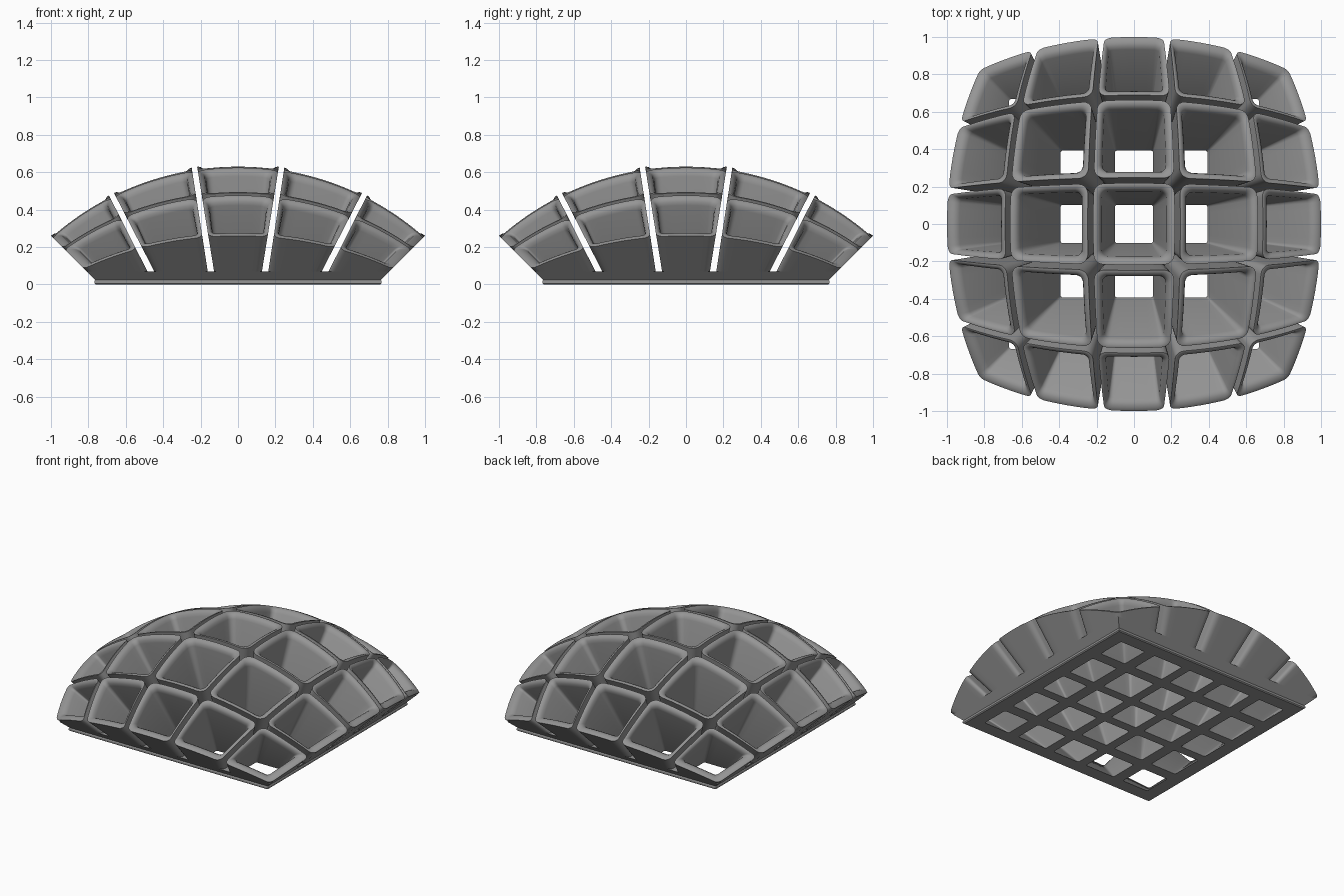
import bpy, bmesh
from math import tan, cos, sin, sqrt, radians, pi
from mathutils import Vector

if "Cube" in bpy.data.objects:
    bpy.data.objects.remove(bpy.data.objects["Cube"])

CENTRE = 0.845      # depth of the dome's centre below the floor
R = 1.49            # dome radius
STEP = 18           # angle between cells
SLOT = 0.07         # height of the slot floors
LOW, HIGH = CENTRE, CENTRE + 0.6

grey = bpy.data.materials.new("grey")
grey.use_nodes = True
colour = (0.3, 0.3, 0.3, 1)
grey.diffuse_color = colour
grey.node_tree.nodes["Principled BSDF"].inputs["Base Color"].default_value = colour


def upper_wall(k, half, gap, edge):
    """Slanted wall line (offset, slope) on the upper side of cell k."""
    if k == 2:
        return (-edge, 1)
    a = radians(STEP * k + half)
    return (-gap / cos(a), tan(a))


def span(k, h, wall):
    """Lower and upper wall position of cell k at height h above the centre."""
    (a, b), (c, d) = upper_wall(-k, *wall), upper_wall(k, *wall)
    return -(a + b * h), c + d * h


def outline(kx, ky, h, r, wall):
    """Rounded rectangle of a cell at one height."""
    x0, x1 = span(kx, h, wall)
    y0, y1 = span(ky, h, wall)
    corners = [(x1 - r, y1 - r), (x0 + r, y1 - r), (x0 + r, y0 + r), (x1 - r, y0 + r)]
    arcs = [[Vector((cx + r * cos(t), cy + r * sin(t)))
             for t in [(q + s / 5) * pi / 2 for s in range(6)]]
            for q, (cx, cy) in enumerate(corners)]
    pts = []
    for q in range(4):
        pts += arcs[q]
        a, b = arcs[q][-1], arcs[(q + 1) % 4][0]
        pts += [a.lerp(b, s / 6) for s in range(1, 6)]
    return pts


def rays(kx, ky, wall, r_low, r_high):
    """Straight wall lines from the floor upwards."""
    return list(zip(outline(kx, ky, LOW, r_low, wall), outline(kx, ky, HIGH, r_high, wall)))


def level(lines, z):
    """Cut the wall lines at a height."""
    return [Vector((*a.lerp(b, z / (HIGH - LOW)), z)) for a, b in lines]


def on_dome(lines, radius):
    """Cut the wall lines with the dome."""
    pts = []
    for a, b in lines:
        p = Vector((*a, LOW))
        d = Vector((*b, HIGH)) - p
        half, c = p.dot(d), p.dot(p) - radius ** 2
        q = p + d * ((-half + sqrt(half * half - d.dot(d) * c)) / d.dot(d))
        pts.append(q - Vector((0, 0, CENTRE)))
    return pts


def blend(one, two, f):
    return [(a.lerp(c, f), b.lerp(d, f)) for (a, b), (c, d) in zip(one, two)]


TILE = (9.2, 0, 0.105)
OUTER = (9.2, 0.02, 0.105)
HOLE = (6.9, 0, 0.177)
# Rim cross-section: blend towards the hole, drop below the dome
RIM = [(0, 0), (0.15, 0), (0.4, 0.003), (0.65, 0.01), (0.85, 0.02), (1, 0.04)]


def add_cell(bm, kx, ky):
    tile = rays(kx, ky, TILE, 0, 0)
    outer = rays(kx, ky, OUTER, 0.03, 0.055)
    hole = rays(kx, ky, HOLE, 0.012, 0.04)
    rings = [level(tile, SLOT), level(outer, SLOT)]
    rings += [on_dome(blend(outer, hole, f), R - drop) for f, drop in RIM]
    rings += [level(hole, 0), level(tile, 0)]
    loops = [[bm.verts.new(p) for p in ring] for ring in rings]
    n = len(loops[0])
    for a, b in zip(loops, loops[1:]):
        for i in range(n):
            j = (i + 1) % n
            bm.faces.new((a[i], a[j], b[j], b[i]))
    # Close the slab side along the outer border only
    a, b = loops[-1], loops[0]
    for i in range(n):
        j = (i + 1) % n
        mid = (a[i].co + a[j].co) / 2
        if max(abs(mid.x), abs(mid.y)) > 0.7399:
            bm.faces.new((a[i], a[j], b[j], b[i]))


def finish(name, bm):
    bmesh.ops.remove_doubles(bm, verts=bm.verts, dist=0.0002)
    bmesh.ops.recalc_face_normals(bm, faces=bm.faces)
    mesh = bpy.data.meshes.new(name)
    bm.to_mesh(mesh)
    bm.free()
    mesh.materials.append(grey)
    ob = bpy.data.objects.new(name, mesh)
    bpy.context.collection.objects.link(ob)
    bpy.ops.object.select_all(action="DESELECT")
    ob.select_set(True)
    bpy.context.view_layer.objects.active = ob
    bpy.ops.object.shade_smooth_by_angle(angle=radians(30))


# Domed grid of flared square cells
grid = bmesh.new()
for kx in range(-2, 3):
    for ky in range(-2, 3):
        add_cell(grid, kx, ky)
finish("cell_grid", grid)

# Square lip around the base
lip = bmesh.new()
profile = [(0.735, 0), (0.76, 0), (0.767, 0.006), (0.767, 0.018), (0.763, 0.024), (0.735, 0.024)]
loops = [[lip.verts.new((x * s, y * s, z)) for x, y in ((1, 1), (-1, 1), (-1, -1), (1, -1))]
         for s, z in profile]
for a, b in zip(loops, loops[1:] + loops[:1]):
    for i in range(4):
        j = (i + 1) % 4
        lip.faces.new((a[i], a[j], b[j], b[i]))
finish("base_lip", lip)
